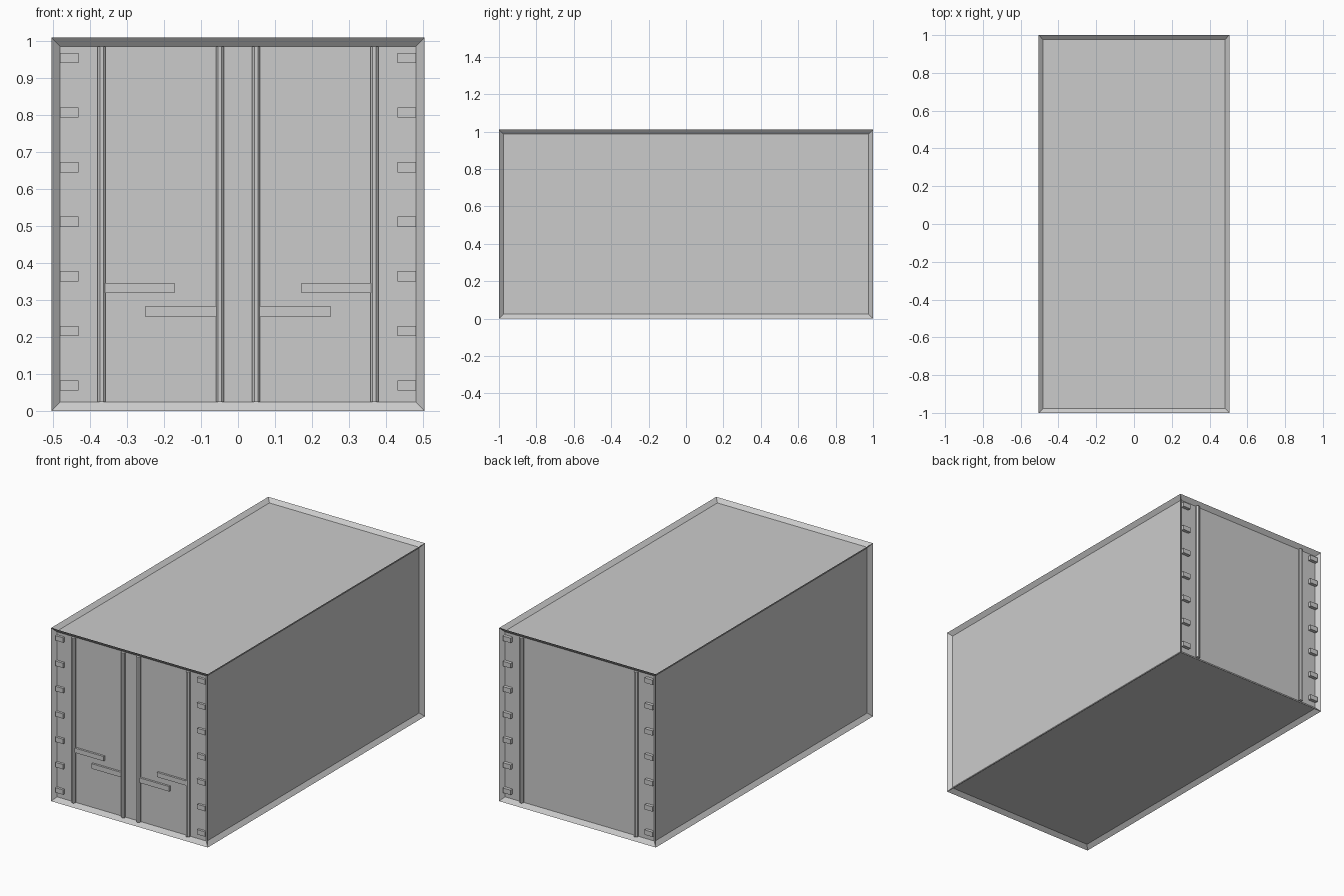
import bpy, bmesh, math
from mathutils import Matrix, Vector

if "Cube" in bpy.data.objects:
    bpy.data.objects.remove(bpy.data.objects["Cube"])

W, L, H = 1.01, 2.0, 1.01
RIM = 0.024
RECESS = 0.02
PANEL_Y = L / 2 - RECESS
Z0, Z1 = RIM, H - RIM


def finish(bm, name):
    bmesh.ops.recalc_face_normals(bm, faces=bm.faces)
    me = bpy.data.meshes.new(name)
    bm.to_mesh(me)
    bm.free()
    ob = bpy.data.objects.new(name, me)
    bpy.context.collection.objects.link(ob)
    return ob


def box(name, x, y, z):
    """Box from (min, max) pairs."""
    bm = bmesh.new()
    size = [abs(b - a) for a, b in (x, y, z)]
    mid = Vector([(a + b) / 2 for a, b in (x, y, z)])
    bmesh.ops.create_cube(bm, size=1, matrix=Matrix.Translation(mid) @ Matrix.Diagonal((*size, 1)))
    return finish(bm, name)


def rod(name, x, y, r=0.012):
    """Vertical eight-sided rod between the bottom and top rims."""
    bm = bmesh.new()
    m = Matrix.Translation((x, y, (Z0 + Z1) / 2)) @ Matrix.Rotation(math.pi / 8, 4, 'Z')
    bmesh.ops.create_cone(bm, cap_ends=True, segments=8, radius1=r, radius2=r,
                          depth=Z1 - Z0, matrix=m)
    return finish(bm, name)


# Container body: every side recessed inside a thin rim
body = box("container_body", (-W / 2, W / 2), (-L / 2, L / 2), (0, H))
bm = bmesh.new()
bm.from_mesh(body.data)
bmesh.ops.inset_individual(bm, faces=bm.faces[:], thickness=RIM, depth=-RECESS,
                           use_even_offset=True)
bm.to_mesh(body.data)
bm.free()

for s, side in ((-1, "left"), (1, "right")):
    # Hinges along both ends, seven per edge
    for i in range(7):
        z = 0.069 + i * 0.1477
        x = (s * 0.432, s * 0.482)
        box(f"front_hinge_{side}", x, (-PANEL_Y - 0.014, -PANEL_Y + 0.005), (z - 0.014, z + 0.014))
        box(f"back_hinge_{side}", x, (PANEL_Y - 0.005, L / 2 - 0.001), (z - 0.014, z + 0.014))

    # Locking rods: two per front door, one per back edge
    rod(f"front_outer_rod_{side}", s * 0.369, -PANEL_Y - 0.006)
    rod(f"front_inner_rod_{side}", s * 0.049, -PANEL_Y - 0.006)
    rod(f"back_rod_{side}", s * 0.369, PANEL_Y + 0.006)

    # Door handles reaching out from the front rods
    hy = (-PANEL_Y - 0.012, -PANEL_Y + 0.003)
    box(f"upper_handle_{side}", (s * 0.172, s * 0.365), hy, (0.319, 0.346))
    box(f"lower_handle_{side}", (s * 0.053, s * 0.25), hy, (0.255, 0.284))
